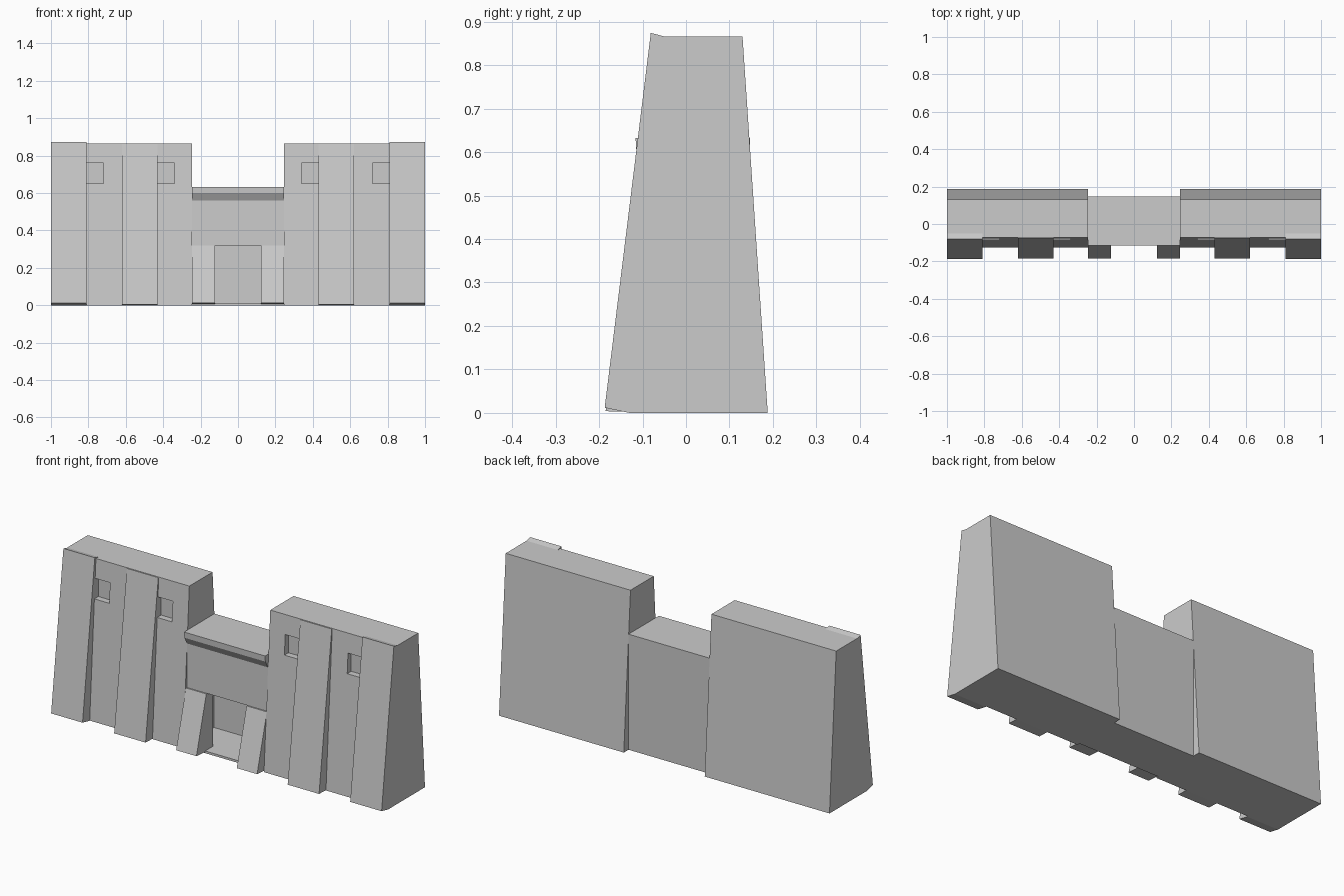
import bpy
import bmesh

if "Cube" in bpy.data.objects:
    bpy.data.objects.remove(bpy.data.objects["Cube"])


def extrude_profile(name, profile, x0, x1, mirror=False):
    """Extrude a closed (y, z) side profile along x."""
    bm = bmesh.new()
    face = bm.faces.new([bm.verts.new((x0, y, z)) for y, z in profile])
    ext = bmesh.ops.extrude_face_region(bm, geom=[face])
    moved = [g for g in ext["geom"] if isinstance(g, bmesh.types.BMVert)]
    bmesh.ops.translate(bm, verts=moved, vec=(x1 - x0, 0, 0))
    bmesh.ops.recalc_face_normals(bm, faces=bm.faces)
    mesh = bpy.data.meshes.new(name)
    bm.to_mesh(mesh)
    bm.free()
    obj = bpy.data.objects.new(name, mesh)
    bpy.context.collection.objects.link(obj)
    if mirror:
        add_mirror(obj)
    return obj


def add_mirror(obj):
    mod = obj.modifiers.new("mirror", "MIRROR")
    mod.use_mirror_merge = False


def box_profile(y0, y1, z0, z1):
    return [(y0, z0), (y1, z0), (y1, z1), (y0, z1)]


# Tapered towers with window recesses
tower = extrude_profile("tower", [(-.125, 0), (.188, 0), (.13, .866), (-.071, .866)], .245, 1)
for i, x in enumerate((.34, .72)):
    cutter = extrude_profile(f"window_cutter_{i}", box_profile(-.2, -.05, .65, .76), x, x + .09)
    cutter.hide_render = True
    cutter.hide_set(True)
    cut = tower.modifiers.new("window", "BOOLEAN")
    cut.operation = "DIFFERENCE"
    cut.solver = "EXACT"
    cut.object = cutter
add_mirror(tower)

# Sloping buttresses on the tower fronts
extrude_profile("middle_buttress",
                [(-.185, .004), (-.06, 0), (-.06, .864), (-.075, .864)], .43, .62, True)
extrude_profile("end_buttress",
                [(-.187, .012), (-.13, 0), (-.05, 0), (-.05, .866), (-.081, .874)], .81, 1, True)

# Gate lintel with flared cornice
extrude_profile("gate_lintel",
                [(-.093, .32), (.147, .32), (.147, .632), (-.116, .632),
                 (-.114, .6), (-.091, .56)], -.245, .245)

# Hollow gate room: floor and closed back wall
extrude_profile("gate_floor", box_profile(-.11, .147, 0, .012), -.245, .245)
extrude_profile("gate_back_wall", box_profile(.141, .147, .012, .32), -.245, .245)

# Sloping door jambs
extrude_profile("door_jamb",
                [(-.185, .012), (-.04, 0), (-.04, .32), (-.1, .32)], .122, .245, True)
